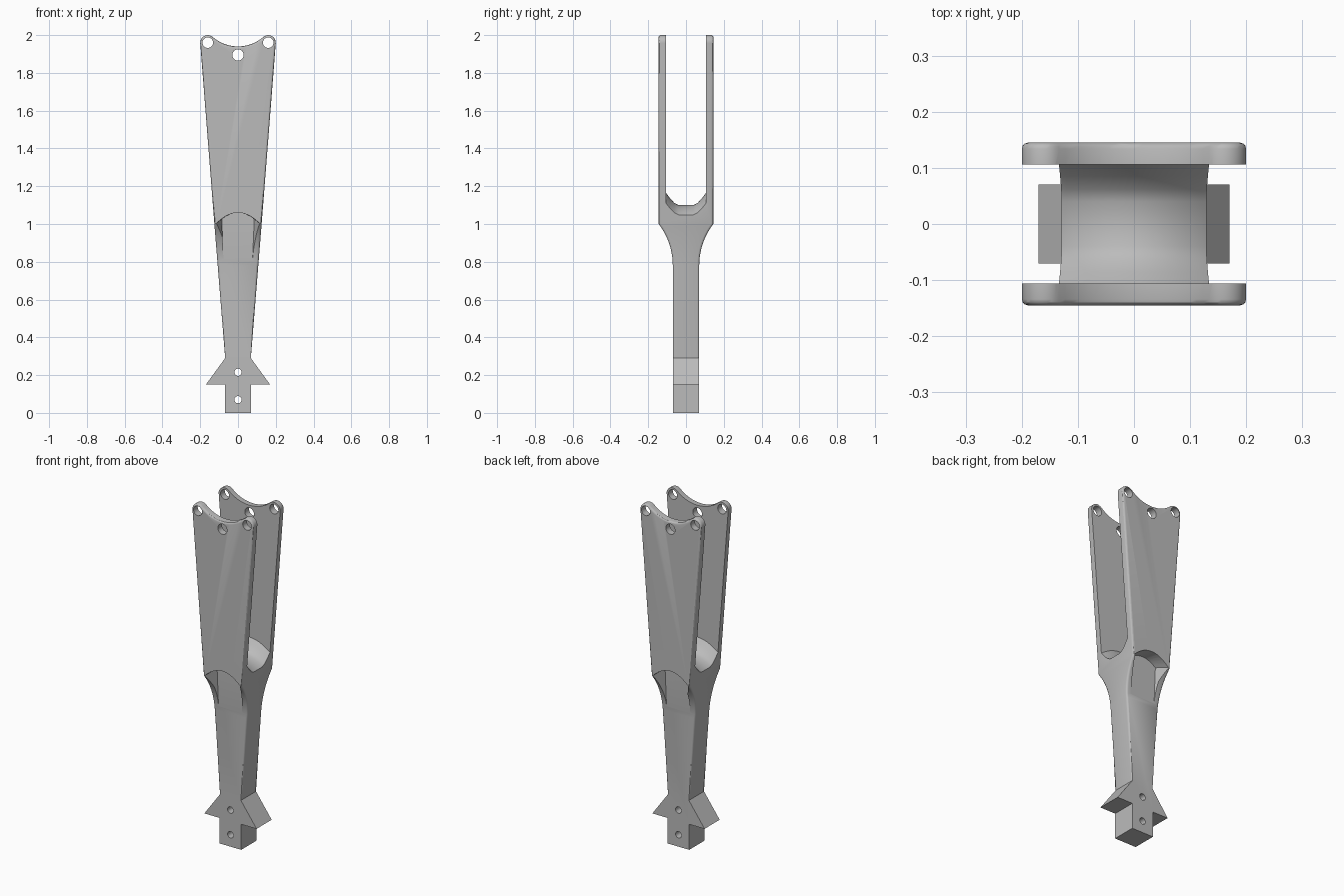
import bpy, bmesh, math

if "Cube" in bpy.data.objects:
    bpy.data.objects.remove(bpy.data.objects["Cube"])

grey = bpy.data.materials.new("plain grey")
grey.diffuse_color = (0.5, 0.5, 0.5, 1)
grey.use_nodes = True
grey.node_tree.nodes["Principled BSDF"].inputs["Base Color"].default_value = grey.diffuse_color


def make(name, verts, faces):
    me = bpy.data.meshes.new(name)
    bm = bmesh.new()
    vs = [bm.verts.new(v) for v in verts]
    for f in faces:
        bm.faces.new([vs[i] for i in f])
    bmesh.ops.recalc_face_normals(bm, faces=bm.faces)
    bm.to_mesh(me)
    bm.free()
    ob = bpy.data.objects.new(name, me)
    bpy.context.collection.objects.link(ob)
    return ob


def loft(name, rings):
    """Closed solid through equal-length rings of points."""
    n = len(rings[0])
    verts = [p for r in rings for p in r]
    faces = [list(range(n)), list(range(len(verts) - n, len(verts)))]
    for k in range(len(rings) - 1):
        for i in range(n):
            j = (i + 1) % n
            faces.append([k * n + i, k * n + j, (k + 1) * n + j, (k + 1) * n + i])
    return make(name, verts, faces)


def arc(cx, cz, r, a0, a1, n):
    angs = [math.radians(a0 + (a1 - a0) * i / n) for i in range(n + 1)]
    return [(cx + r * math.cos(a), cz + r * math.sin(a)) for a in angs]


# Half outline: foot, barb, tapered sides with a flare, rounded ear, dipped top
def width(z):
    return 0.068 + (z - 0.29) * 0.0805


FLARE = 10
TURN, RAD = math.radians(37.6), 0.361
flare_z = [0.78 + RAD * math.sin(TURN * i / FLARE) for i in range(FLARE + 1)]
flare_y = [0.07 + RAD * (1 - math.cos(TURN * i / FLARE)) for i in range(FLARE + 1)]
low = [(0.07, 0), (0.07, 0.15), (0.17, 0.15), (0.068, 0.29)]
mid = [(width(z), z) for z in flare_z]
ear = arc(0.16, 1.96, 0.04, -4.6, 131.2, 12)
dip = arc(0, 2.143, 0.203, -48.8, -90, 10)[1:]
half = low + mid + ear + dip
depth = [0.07] * len(low) + flare_y + [flare_y[-1]] * (len(ear) + len(dip))
loop = half + [(-x, z) for x, z in half[-2::-1]]
dloop = depth + depth[-2::-1]
N = len(loop)
verts = [(x, s * d, z) for s in (-1, 1) for (x, z), d in zip(loop, dloop)]
a, b = len(low), len(low) + FLARE        # flare start and end on the outline
faces = [[i, (i + 1) % N, N + (i + 1) % N, N + i] for i in range(N)]
for o in (0, N):
    faces.append([o + i for i in list(range(a + 1)) + list(range(N - 1 - a, N))])
    faces.append([o + i for i in range(b, N - b)])
    for i in range(a, b):
        faces.append([o + i, o + i + 1, o + N - 2 - i, o + N - 1 - i])
body = make("fork_body", verts, faces)

# Round the front and back rims above the barbs
bm = bmesh.new()
bm.from_mesh(body.data)
bm.verts.ensure_lookup_table()
rim = []
for o in (0, N):
    for i in range(3, N - 4):
        e = bm.edges.get((bm.verts[o + i], bm.verts[o + i + 1]))
        if e:
            rim.append(e)
bmesh.ops.bevel(bm, geom=rim, offset=0.011, segments=3, profile=0.5,
                affect='EDGES', clamp_overlap=True)
bm.to_mesh(body.data)
bm.free()

cutters = []

# Slot between the prongs, with a chamfered floor that arches across x
side = [(0.106, 2.3), (0.106, 1.165), (0.085, 1.137), (0.062, 1.112), (0.04, 1.10)]
section = side + [(-y, z) for y, z in reversed(side)]
rings = []
for k in range(17):
    x = -0.16 + 0.02 * k
    drop = 0.05 * (x / 0.128) ** 2
    rings.append([(x, y, z - (drop if z < 2 else 0)) for y, z in section])
for end in (-0.3, 0.3):
    ref = rings[0 if end < 0 else -1]
    ring = [(end, y, z) for _, y, z in ref]
    rings.insert(0, ring) if end < 0 else rings.append(ring)
cutters.append(loft("slot_cutter", rings))


# Arched recess on front and back below the prongs, with sloping side walls
def recess(w_top, z_side, y):
    pts = [(0.076, 0.785)]
    for i in range(13):
        t = 1 - i / 6
        pts.append((w_top * t, 1.06 - (1.06 - z_side) * t * t))
    pts.append((-0.076, 0.785))
    return [(x, y, z) for x, z in pts]


for s in (-1, 1):
    cutters.append(loft("recess_cutter", [recess(0.086, 1.026, s * 0.0712),
                                          recess(0.114, 1.004, s * 0.146),
                                          recess(0.114, 1.004, s * 0.25)]))

# Pin holes through both prongs and the foot
for x, z, r in ((-0.16, 1.96, 0.028), (0.16, 1.96, 0.028), (0, 1.895, 0.03),
                (0, 0.215, 0.019), (0, 0.07, 0.019)):
    ring = arc(x, z, r, 0, 345, 23)
    cutters.append(loft("hole_cutter", [[(px, y, pz) for px, pz in ring]
                                        for y in (-0.3, 0.3)]))

bpy.context.view_layer.objects.active = body
body.select_set(True)
for c in cutters:
    m = body.modifiers.new("cut", 'BOOLEAN')
    m.operation = 'DIFFERENCE'
    m.solver = 'EXACT'
    m.object = c
    bpy.ops.object.modifier_apply(modifier=m.name)
for c in cutters:
    bpy.data.objects.remove(c, do_unlink=True)

body.data.materials.clear()
body.data.materials.append(grey)
bpy.ops.object.shade_smooth_by_angle(angle=math.radians(30))
